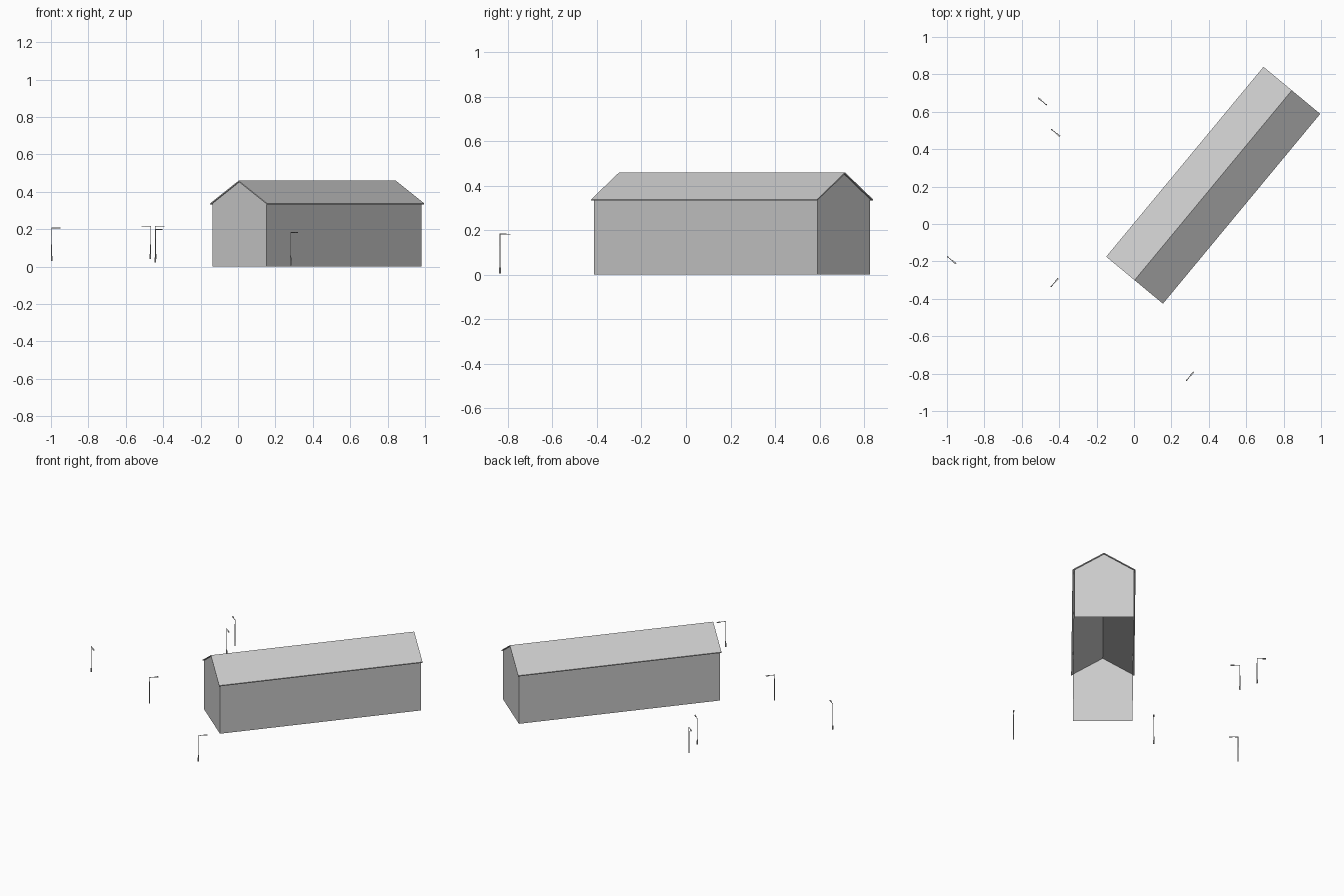
import bpy, bmesh, math
from mathutils import Matrix, Vector

if "Cube" in bpy.data.objects:
    bpy.data.objects.remove(bpy.data.objects["Cube"])

AXIS = math.atan2(1.015, 0.841)      # direction of the ridge in plan
CENTRE = (0.4235, 0.207, 0)


def finish(name, bm, loc, angle):
    bmesh.ops.recalc_face_normals(bm, faces=bm.faces[:])
    me = bpy.data.meshes.new(name)
    bm.to_mesh(me)
    bm.free()
    ob = bpy.data.objects.new(name, me)
    bpy.context.collection.objects.link(ob)
    ob.location = loc
    ob.rotation_euler.z = angle
    return ob


def extrude_profile(bm, pts, half, caps=True, skip=()):
    """Sweep a (y, z) outline along local x, leaving out skipped edges."""
    a = [bm.verts.new((-half, y, z)) for y, z in pts]
    b = [bm.verts.new((half, y, z)) for y, z in pts]
    if caps:
        bm.faces.new(a)
        bm.faces.new(b)
    n = len(pts)
    for i in range(n):
        if i not in skip:
            j = (i + 1) % n
            bm.faces.new((a[i], a[j], b[j], b[i]))


# Walls with gable ends, open at the bottom and under the roof
bm = bmesh.new()
w = 0.186
extrude_profile(bm, [(-w, 0), (w, 0), (w, 0.338), (0, 0.453), (-w, 0.338)],
                0.651, skip=(0, 2, 3))
finish("walls", bm, CENTRE, AXIS)

# Thin pitched roof with a small overhang
bm = bmesh.new()
r, t = 0.197, 0.006
extrude_profile(bm, [(-r, 0.338), (0, 0.459), (r, 0.338),
                     (r, 0.338 - t), (0, 0.459 - t), (-r, 0.338 - t)], 0.659)
finish("roof", bm, CENTRE, AXIS)


def tube(bm, r1, r2, start, end, sides=8):
    s, e = Vector(start), Vector(end)
    rot = (e - s).to_track_quat('Z', 'Y').to_matrix().to_4x4()
    bmesh.ops.create_cone(bm, cap_ends=True, segments=sides, radius1=r1, radius2=r2,
                          depth=(e - s).length,
                          matrix=Matrix.Translation((s + e) / 2) @ rot)


def street_lamp(name, x, y, z, angle):
    bm = bmesh.new()
    # Base sleeve, tapered pole and horizontal arm
    tube(bm, 0.0042, 0.0042, (0, 0, 0), (0, 0, 0.026))
    tube(bm, 0.0028, 0.002, (0, 0, 0.026), (0, 0, 0.178))
    tube(bm, 0.0018, 0.0018, (-0.002, 0, 0.176), (0.036, 0, 0.176))
    # Flat lamp head
    bmesh.ops.create_cube(bm, size=1, matrix=Matrix.Translation((0.046, 0, 0.1755))
                          @ Matrix.Diagonal((0.022, 0.008, 0.004, 1)))
    finish(name, bm, (x, y, z), angle)


# Lamps stand at stepped ground heights
q = math.pi / 2
for i, (x, y, z, a) in enumerate([
        (0.282, -0.835, 0.006, AXIS),
        (-0.442, -0.334, 0.022, AXIS),
        (-0.996, -0.176, 0.030, AXIS - q),
        (-0.440, 0.505, 0.040, AXIS - q),
        (-0.469, 0.638, 0.040, AXIS + q)]):
    street_lamp(f"street_lamp_{i + 1}", x, y, z, a)
